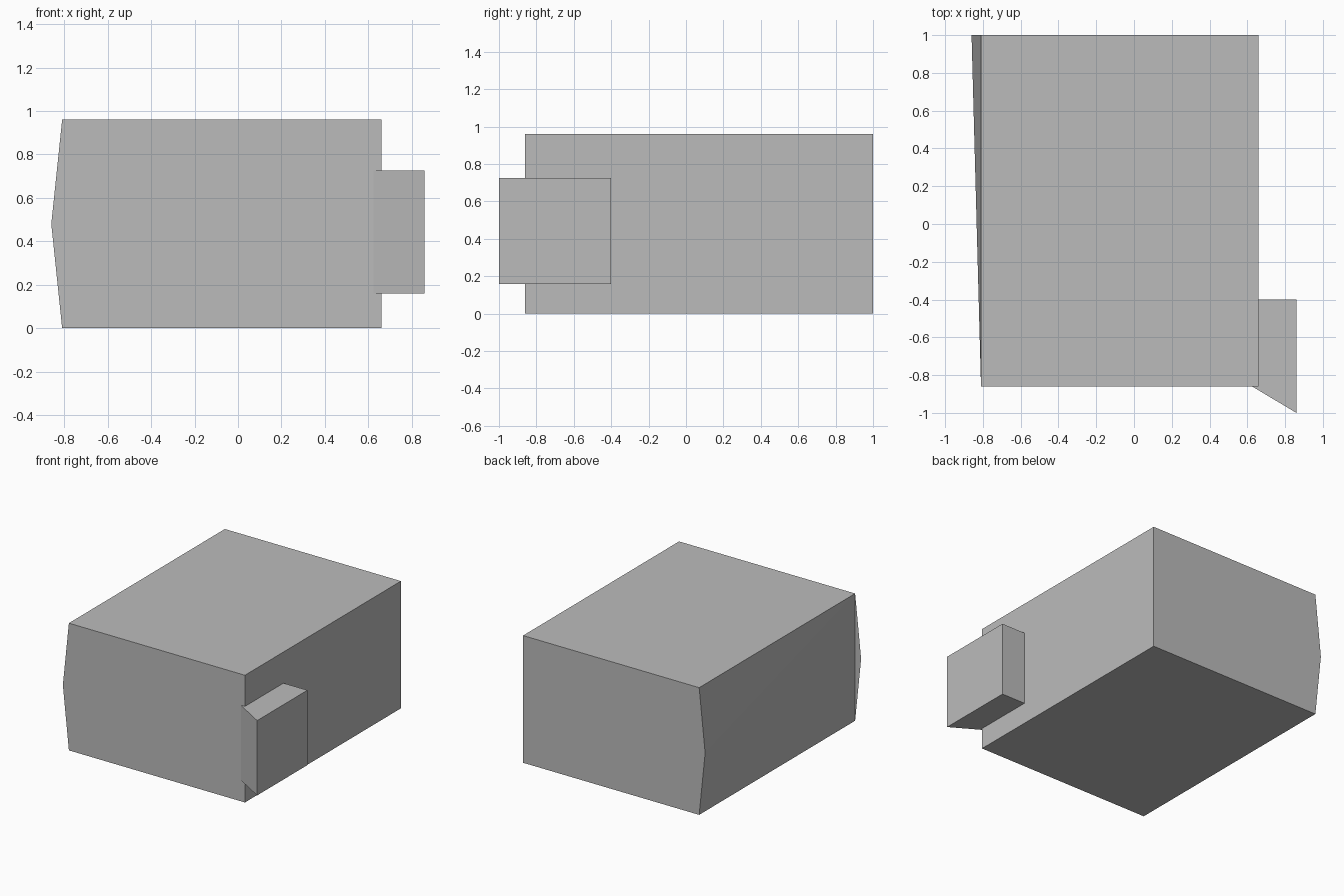
import bpy

cube = bpy.data.objects.get("Cube")
if cube:
    bpy.data.objects.remove(cube, do_unlink=True)

GREY = (0.5, 0.5, 0.5, 1.0)
grey = bpy.data.materials.new("plain_grey")
grey.use_nodes = True
grey.diffuse_color = GREY
grey.node_tree.nodes["Principled BSDF"].inputs["Base Color"].default_value = GREY


def add_part(name, verts, faces):
    mesh = bpy.data.meshes.new(name)
    mesh.from_pydata(verts, [], faces)
    mesh.materials.append(grey)
    mesh.update()
    obj = bpy.data.objects.new(name, mesh)
    bpy.context.collection.objects.link(obj)
    return obj


# Main body: five-sided end profile, listed anticlockwise as seen from the front
left, right, bulge, height = -0.81, 0.66, -0.86, 0.96
front, back = -0.86, 1.0
profile = [(left, 0), (right, 0), (right, height), (left, height), (bulge, height / 2)]
verts = [(x, y, z) for y in (front, back) for x, z in profile]
ends = [(0, 1, 2, 3, 4), (9, 8, 7, 6, 5)]
walls = [(i, i + 5, i + 6, i + 1) for i in range(3)]
# Bulged side folds in toward the front, leaving a thin lip on the front face
folded_side = [(3, 8, 9), (3, 9, 0), (0, 9, 5)]
add_part("main_body", verts, ends + walls + folded_side)

# Side block: slanted plan outline, raised between two heights
outline = [(0.60, -0.845), (0.86, -1.0), (0.86, -0.40), (0.60, -0.40)]
verts = [(x, y, z) for z in (0.16, 0.725) for x, y in outline]
sides = [(i, (i + 1) % 4, (i + 1) % 4 + 4, i + 4) for i in range(4)]
add_part("side_block", verts, [(3, 2, 1, 0), (4, 5, 6, 7)] + sides)
